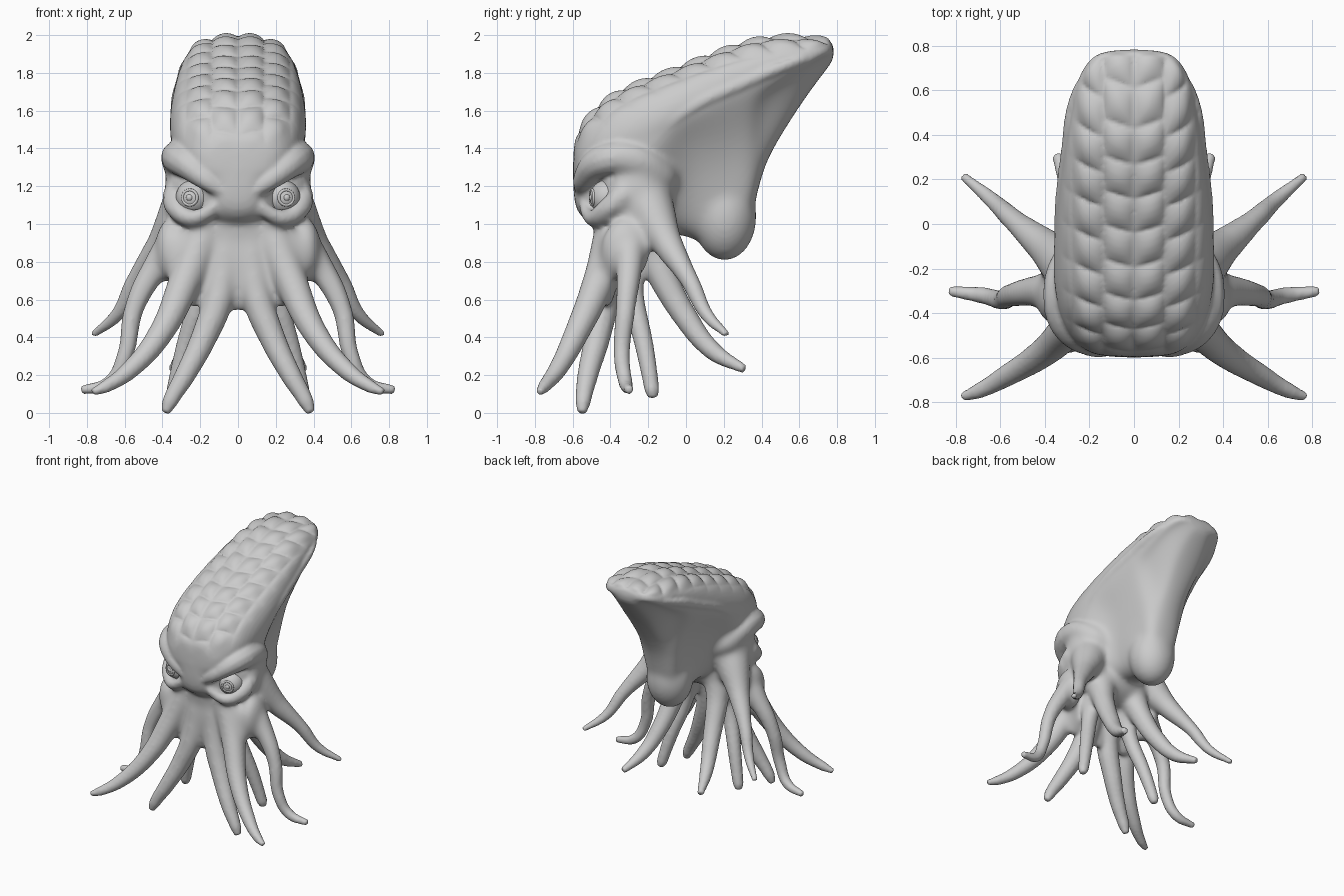
import bpy, bmesh, math
from mathutils import Vector

if "Cube" in bpy.data.objects:
    bpy.data.objects.remove(bpy.data.objects["Cube"])

parts = []   # pieces fused into one skin at the end


def baked(obj):
    """Replace an object's data with its evaluated mesh."""
    bpy.context.view_layer.update()
    dg = bpy.context.evaluated_depsgraph_get()
    me = bpy.data.meshes.new_from_object(obj.evaluated_get(dg))
    name = obj.name
    bpy.data.objects.remove(obj)
    new = bpy.data.objects.new(name, me)
    bpy.context.collection.objects.link(new)
    return new


def tube(name, pts):
    """Tapered tube through (x, y, z, radius) points, on both sides."""
    for s in (1, -1):
        cu = bpy.data.curves.new(name, 'CURVE')
        cu.dimensions = '3D'
        cu.bevel_depth = 1
        cu.bevel_resolution = 4
        cu.use_fill_caps = True
        sp = cu.splines.new('BEZIER')
        sp.resolution_u = 8
        sp.bezier_points.add(len(pts) - 1)
        for p, (x, y, z, r) in zip(sp.bezier_points, pts):
            p.co = (s * x, y, z)
            p.radius = r
            p.handle_left_type = p.handle_right_type = 'AUTO'
        ob = bpy.data.objects.new(name, cu)
        bpy.context.collection.objects.link(ob)
        parts.append(baked(ob))


def ball(name, loc, scale):
    bpy.ops.mesh.primitive_uv_sphere_add(segments=32, ring_count=16, location=loc)
    ob = bpy.context.object
    ob.name = name
    ob.scale = scale
    return ob


def ramp(v, a, b):
    return min(max((v - a) / (b - a), 0), 1)


# mantle: slices along y = (y, top z, ridge z, ridge w, middle w, lower w, bottom z)
slices = [
    (-0.60, 1.43, 1.34, 0.14, 0.08, 0.07, 1.12),
    (-0.56, 1.54, 1.38, 0.25, 0.12, 0.13, 1.02),
    (-0.45, 1.67, 1.44, 0.33, 0.20, 0.24, 0.97),
    (-0.30, 1.75, 1.50, 0.365, 0.33, 0.32, 0.93),
    (-0.15, 1.805, 1.56, 0.37, 0.31, 0.27, 0.95),
    (-0.02, 1.855, 1.63, 0.362, 0.22, 0.15, 0.93),
    (0.12, 1.91, 1.69, 0.35, 0.19, 0.15, 0.87),
    (0.25, 1.96, 1.75, 0.333, 0.17, 0.14, 0.85),
    (0.34, 1.985, 1.79, 0.32, 0.17, 0.13, 0.95),
    (0.40, 2.0, 1.81, 0.31, 0.17, 0.12, 1.28),
    (0.50, 2.01, 1.84, 0.295, 0.18, 0.12, 1.46),
    (0.62, 2.01, 1.88, 0.27, 0.18, 0.13, 1.65),
    (0.73, 1.995, 1.92, 0.22, 0.14, 0.10, 1.80),
    (0.785, 1.96, 1.92, 0.14, 0.09, 0.06, 1.87),
]
bm = bmesh.new()
rings = []
for y, top, rid, w, mid, low, bot in slices:
    h, d = top - rid, rid - bot
    under = mid + (0.45 if y > -0.1 else 0.8) * (w - mid)
    half = [(0, top), (0.5 * w, top - 0.1 * h), (0.88 * w, top - 0.4 * h), (w, rid),
            (0.96 * w, rid - min(0.2 * d, 0.09)), (under, rid - 0.27 * d),
            (mid, rid - 0.5 * d), (low, rid - 0.8 * d), (0.65 * low, bot + 0.06 * d), (0, bot)]
    loop = half + [(-x, z) for x, z in half[-2:0:-1]]
    rings.append([bm.verts.new((x, y, z)) for x, z in loop])
n = len(rings[0])
for a, b in zip(rings, rings[1:]):
    for i in range(n):
        bm.faces.new((a[i], a[(i + 1) % n], b[(i + 1) % n], b[i]))
bm.faces.new(rings[0])
bm.faces.new(rings[-1])
bmesh.ops.recalc_face_normals(bm, faces=bm.faces)
me = bpy.data.meshes.new("mantle")
bm.to_mesh(me)
mantle = bpy.data.objects.new("mantle", me)
bpy.context.collection.objects.link(mantle)
mantle.modifiers.new("subd", 'SUBSURF').levels = 2
parts.append(baked(mantle))

# overhanging side ridge and the sack at the lower back
tube("mantle_ridge", [(0.3, -0.22, 1.42, .045), (0.317, 0.0, 1.6, .042), (0.29, 0.3, 1.745, .042),
                      (0.24, 0.6, 1.87, .034), (0.15, 0.72, 1.91, .025)])
parts.append(ball("back_sack", (0, 0.205, 1.04), (0.175, 0.17, 0.235)))

# skirt and webs where the tentacles meet
parts.append(ball("skirt", (0, -0.28, 0.97), (0.37, 0.21, 0.15)))
parts.append(ball("front_web", (0, -0.42, 0.8), (0.24, 0.065, 0.26)))
for s in (1, -1):
    parts.append(ball("side_web", (s * 0.23, -0.42, 0.78), (0.15, 0.06, 0.22)))
    parts.append(ball("outer_web", (s * 0.36, -0.32, 0.86), (0.08, 0.13, 0.17)))
    parts.append(ball("temple", (s * 0.22, -0.26, 1.17), (0.17, 0.19, 0.27)))

# brow and lower lid
tube("brow", [(0.08, -0.55, 1.17, .04), (0.19, -0.535, 1.25, .06), (0.295, -0.44, 1.335, .085),
              (0.315, -0.28, 1.34, .095), (0.26, -0.14, 1.26, .09), (0.18, -0.08, 1.2, .06)])
tube("lower_lid", [(0.1, -0.53, 1.12, .035), (0.16, -0.52, 1.06, .04), (0.25, -0.485, 1.03, .048),
                   (0.32, -0.41, 1.08, .06), (0.34, -0.31, 1.17, .07)])

# tentacles, six pairs
tube("front_inner_tentacle", [(0.06, -0.38, 0.95, .1), (0.1, -0.43, 0.62, .085), (0.18, -0.47, 0.4, .07),
                              (0.28, -0.52, 0.2, .056), (0.36, -0.545, 0.06, .042), (0.385, -0.55, 0.0, .025)])
tube("front_outer_tentacle", [(0.16, -0.37, 1.0, .11), (0.28, -0.46, 0.7, .09), (0.41, -0.58, 0.42, .066),
                              (0.57, -0.68, 0.23, .05), (0.7, -0.75, 0.14, .035), (0.77, -0.775, 0.11, .02)])
tube("side_tentacle", [(0.26, -0.3, 1.0, .11), (0.43, -0.3, 0.78, .075), (0.55, -0.32, 0.55, .052),
                       (0.6, -0.34, 0.3, .043), (0.68, -0.32, 0.16, .038), (0.83, -0.3, 0.12, .024)])
tube("rear_side_tentacle", [(0.27, -0.2, 1.1, .14), (0.4, -0.1, 0.9, .085), (0.54, 0.02, 0.7, .052),
                            (0.64, 0.11, 0.52, .036), (0.765, 0.215, 0.415, .02)])
tube("rear_tentacle", [(0.14, -0.22, 0.97, .12), (0.18, -0.14, 0.76, .085), (0.22, -0.01, 0.52, .066),
                       (0.28, 0.14, 0.33, .05), (0.345, 0.31, 0.23, .025)])
tube("inner_tentacle", [(0.14, -0.3, 0.92, .09), (0.2, -0.28, 0.62, .06), (0.28, -0.22, 0.35, .05),
                        (0.34, -0.18, 0.12, .04), (0.35, -0.175, 0.08, .025)])

# fuse everything into one skin
bpy.ops.object.select_all(action='DESELECT')
for p in parts:
    p.select_set(True)
bpy.context.view_layer.objects.active = parts[0]
bpy.ops.object.join()
body = bpy.context.object
body.name = "body"
rm = body.modifiers.new("fuse", 'REMESH')
rm.mode = 'VOXEL'
rm.voxel_size = 0.0125
body = baked(body)

# soften all of it a little, the tentacle roots and neck a lot
blend = body.vertex_groups.new(name="blend")
for v in body.data.vertices:
    x, y, z = v.co
    w = ramp(z, 0.5, 0.75) * (1 if y > -0.38 else ramp(z, 1.08, 1.0)) * ramp(z, 1.4, 1.3)
    if w > 0:
        blend.add([v.index], w * ramp(abs(x), 0.6, 0.5), 'REPLACE')
for name, count, group in (("soften", 4, ""), ("blend_roots", 45, "blend")):
    sm = body.modifiers.new(name, 'SMOOTH')
    sm.factor = 0.5
    sm.iterations = count
    sm.vertex_group = group
body = baked(body)
body.name = "body"

# lumpy scales over the top of the mantle, side columns half a row behind
moves = []
for v in body.data.vertices:
    x, y, z = v.co
    up = v.normal.z - 0.4 * v.normal.y
    mask = ramp(up, 0.35, 0.7) * ramp(z, 1.38, 1.55) * ramp(abs(x), 0.33, 0.23)
    row = 0.85 * y + 0.5 * z - 0.25 * abs(x) + (0.08 if abs(x) > 0.14 else 0)
    pillow = abs(math.sin(math.pi * x / 0.14) * math.cos(math.pi * row / 0.16)) ** 0.7
    moves.append(v.normal * mask * (0.026 * pillow - 0.016))
for v, m in zip(body.data.vertices, moves):
    v.co += m
body.data.polygons.foreach_set("use_smooth", [True] * len(body.data.polygons))

# eyes: ball, iris ring and pupil looking forward and slightly outward
for s, side in ((1, "right"), (-1, "left")):
    c = Vector((s * 0.235, -0.415, 1.14))
    look = Vector((s * 0.25, -1, 0)).normalized()
    eye = ball(side + "_eyeball", c, (0.095,) * 3)
    bpy.ops.mesh.primitive_torus_add(location=c + look * 0.084, major_radius=0.04, minor_radius=0.008,
                                     major_segments=32, minor_segments=8,
                                     rotation=look.to_track_quat('Z', 'Y').to_euler())
    iris = bpy.context.object
    iris.name = side + "_iris"
    pupil = ball(side + "_pupil", c + look * 0.088, (0.018, 0.013, 0.018))
    for ob in (eye, iris, pupil):
        ob.data.polygons.foreach_set("use_smooth", [True] * len(ob.data.polygons))
